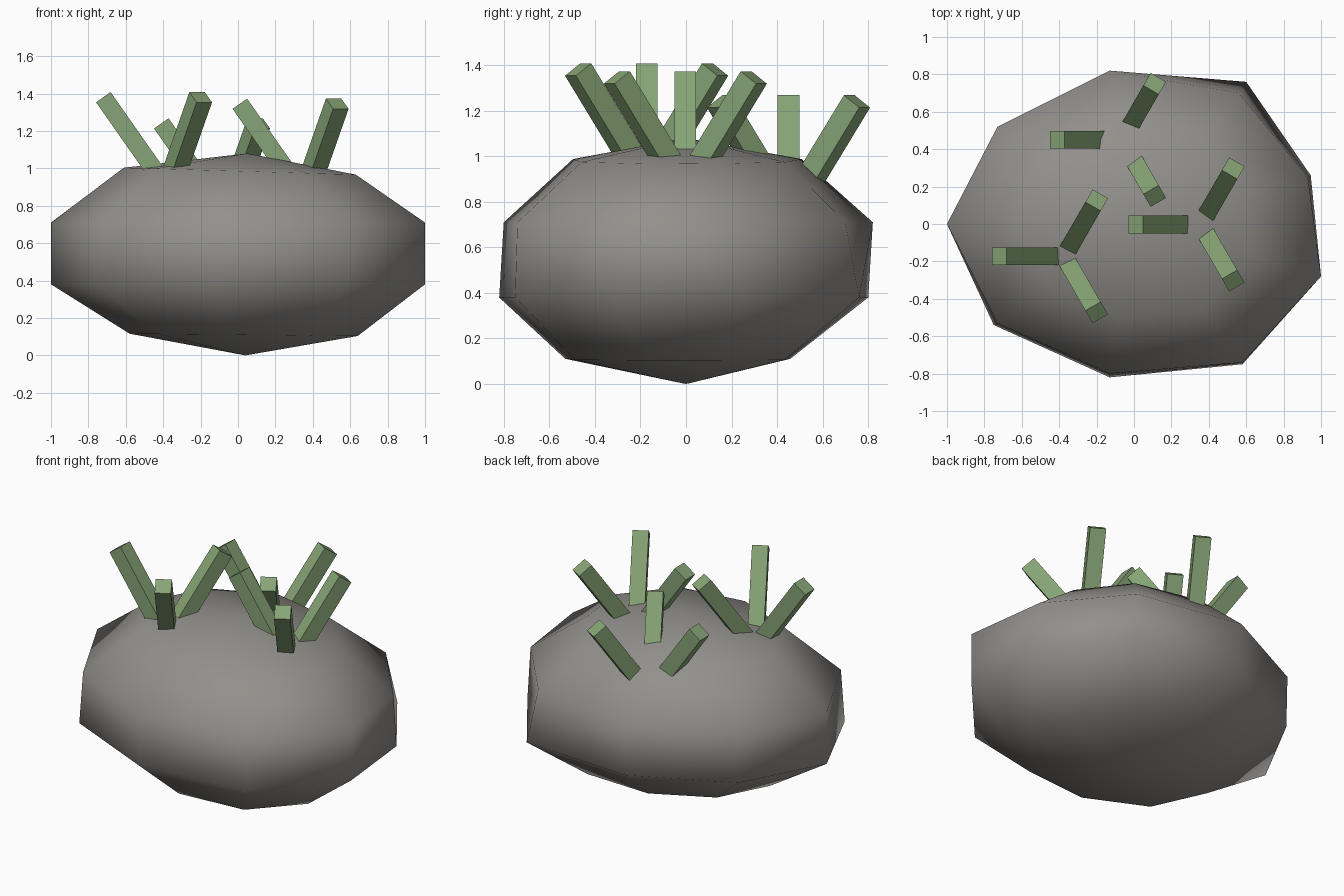
import bpy, bmesh, math
from mathutils import Matrix, Vector

cube = bpy.data.objects.get("Cube")
if cube:
    bpy.data.objects.remove(cube, do_unlink=True)


def make_material(name, rgb):
    mat = bpy.data.materials.new(name)
    mat.use_nodes = True
    mat.diffuse_color = (*rgb, 1)
    mat.node_tree.nodes["Principled BSDF"].inputs["Base Color"].default_value = (*rgb, 1)
    return mat


def make_object(name, bm, mat, smooth):
    bmesh.ops.recalc_face_normals(bm, faces=bm.faces)
    for face in bm.faces:
        face.smooth = smooth
    mesh = bpy.data.meshes.new(name)
    bm.to_mesh(mesh)
    bm.free()
    mesh.materials.append(mat)
    obj = bpy.data.objects.new(name, mesh)
    bpy.context.collection.objects.link(obj)
    return obj


stone = make_material("stone grey", (0.29, 0.28, 0.26))
leaf = make_material("leaf green", (0.24, 0.37, 0.18))

# Boulder: irregular nine-sided outline lofted between two poles
upper = [(-1, 0), (-.73, -.53), (-.13, -.80), (.58, -.74), (1, -.28),
         (.93, .25), (.56, .70), (-.13, .82), (-.73, .52)]
lower = [(-1, 0), (-.75, -.54), (-.13, -.82), (.58, -.75), (1, -.28),
         (.945, .26), (.60, .76), (-.13, .80), (-.73, .51)]
# outline, scale, x shift, y shift, height, height tilt along x
layers = [(lower, .61, .03, -.03, .11, -.01), (lower, 1, 0, 0, .38, 0),
          (upper, 1, 0, 0, .71, 0), (upper, .62, .01, 0, .985, -.03)]
bm = bmesh.new()
rings = [[bm.verts.new((x * s + dx, y * s + dy, z + x * s * tilt)) for x, y in outline]
         for outline, s, dx, dy, z, tilt in layers]
bottom = bm.verts.new((.04, 0, 0))
top = bm.verts.new((.05, 0, 1.08))
count = len(upper)
for i in range(count):
    j = (i + 1) % count
    bm.faces.new((bottom, rings[0][j], rings[0][i]))
    bm.faces.new((top, rings[-1][i], rings[-1][j]))
    for a, b in zip(rings, rings[1:]):
        bm.faces.new((a[i], a[j], b[j], b[i]))
make_object("boulder", bm, stone, True)

# Grass tufts: three square blades leaning outward from each root
TILT, WIDTH, LENGTH = math.radians(35), .095, .605
tufts = {"left": (.357, -.003, .85), "right": (-.373, -.173, .885), "back": (-.063, .45, .745)}
for side, root in tufts.items():
    for n, heading in enumerate((60, 180, 300), 1):
        bm = bmesh.new()
        bmesh.ops.create_cube(bm, size=1)
        bm.transform(Matrix.Translation(Vector(root))
                     @ Matrix.Rotation(math.radians(heading), 4, "Z")
                     @ Matrix.Rotation(TILT, 4, "Y")
                     @ Matrix.Diagonal((WIDTH, WIDTH, LENGTH, 1))
                     @ Matrix.Translation((0, 0, .5)))
        make_object(f"{side}_grass_blade_{n}", bm, leaf, False)
